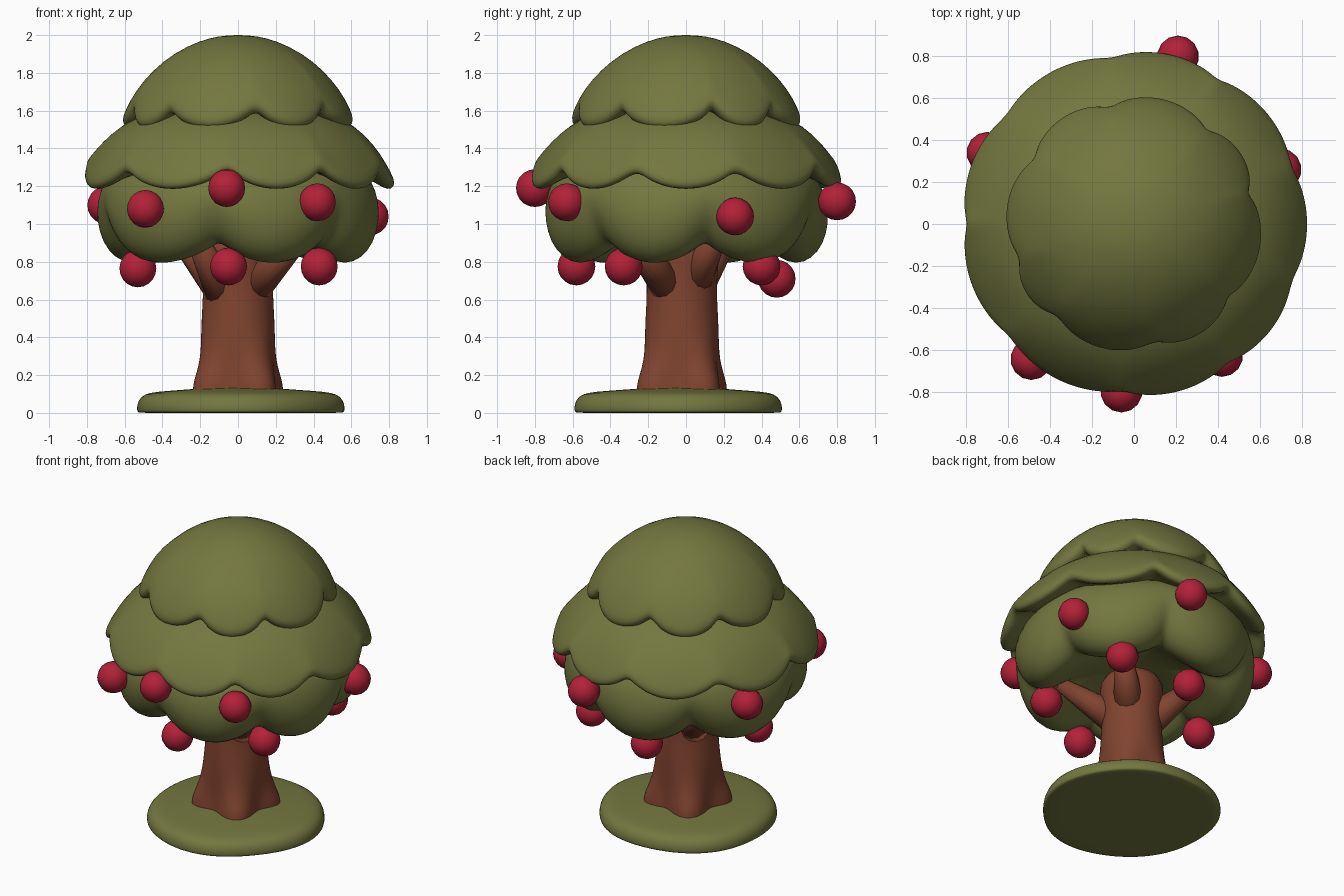
import bpy, bmesh, math
from mathutils import Vector

if "Cube" in bpy.data.objects:
    bpy.data.objects.remove(bpy.data.objects["Cube"])


def material(name, rgb):
    m = bpy.data.materials.new(name)
    m.diffuse_color = (*rgb, 1)
    m.use_nodes = True
    m.node_tree.nodes["Principled BSDF"].inputs["Base Color"].default_value = m.diffuse_color
    return m


GREEN = material("leaf_green", (0.172, 0.186, 0.05))
BROWN = material("bark_brown", (0.22, 0.058, 0.029))
RED = material("fruit_red", (0.45, 0.015, 0.04))


def finish(name, bm, mat, subsurf=0):
    bmesh.ops.recalc_face_normals(bm, faces=bm.faces)
    me = bpy.data.meshes.new(name)
    bm.to_mesh(me)
    bm.free()
    me.materials.append(mat)
    for p in me.polygons:
        p.use_smooth = True
    ob = bpy.data.objects.new(name, me)
    bpy.context.collection.objects.link(ob)
    if subsurf:
        s = ob.modifiers.new("smooth", 'SUBSURF')
        s.levels = s.render_levels = subsurf
    return ob


def lathe(name, profile, shape, mat, center=(0, 0), segs=96, subsurf=1):
    """Revolve a profile of (r, z, weight); shape(angle, r, z, w) -> (r, z)."""
    bm = bmesh.new()
    rings = []
    for r, z, w in profile:
        if r == 0:
            rings.append([bm.verts.new((*center, z))])
            continue
        ring = []
        for i in range(segs):
            a = 2 * math.pi * i / segs
            rr, zz = shape(a, r, z, w)
            ring.append(bm.verts.new((center[0] + rr * math.cos(a), center[1] + rr * math.sin(a), zz)))
        rings.append(ring)
    for p, q in zip(rings, rings[1:]):
        for i in range(segs):
            j = (i + 1) % segs
            if len(p) == 1:
                bm.faces.new((p[0], q[i], q[j]))
            elif len(q) == 1:
                bm.faces.new((p[i], p[j], q[0]))
            else:
                bm.faces.new((p[i], p[j], q[j], q[i]))
    return finish(name, bm, mat, subsurf)


def scallops(notches, dr, dz, power=0.65):
    """Rounded lobes hanging between the given notch angles (degrees)."""
    ns = sorted(n % 360 for n in notches)

    def shape(a, r, z, w):
        d = math.degrees(a) % 360
        lo = max([n for n in ns if n <= d], default=ns[-1] - 360)
        hi = min([n for n in ns if n > d], default=ns[0] + 360)
        c = 1 - max(0.0, math.sin(math.pi * (d - lo) / (hi - lo))) ** power
        return r - dr * w * c, z + dz * w * c
    return shape


# Foliage tiers
lathe("foliage_top", [
    (0, 2.001, 0), (0.1, 1.995, 0), (0.2, 1.972, 0), (0.34, 1.905, 0), (0.455, 1.81, .1),
    (0.545, 1.70, .35), (0.598, 1.60, .7), (0.617, 1.55, 1), (0.605, 1.512, 1),
    (0.565, 1.50, 1), (0.51, 1.53, .8), (0.45, 1.56, .4), (0.3, 1.57, 0), (0, 1.57, 0)],
    scallops((102, 52, 15, -38, -80, -130, -163, 147), 0.055, 0.115, 0.6), GREEN)
lathe("foliage_middle", [
    (0, 1.66, 0), (0.3, 1.64, 0), (0.49, 1.59, 0), (0.62, 1.52, 0), (0.72, 1.42, .15),
    (0.785, 1.32, .5), (0.83, 1.235, 1), (0.828, 1.195, 1), (0.795, 1.178, 1),
    (0.745, 1.205, .9), (0.68, 1.25, .4), (0.4, 1.3, 0), (0, 1.3, 0)],
    scallops((-94, -56, -20, 20, 60, 98, 140, 180, 222), 0.032, 0.115), GREEN)
lathe("foliage_bottom", [
    (0, 1.42, 0), (0.4, 1.40, 0), (0.63, 1.32, 0), (0.715, 1.22, .15), (0.752, 1.10, .5),
    (0.757, 1.0, .8), (0.73, 0.89, 1), (0.67, 0.815, 1), (0.59, 0.785, 1),
    (0.51, 0.815, 1), (0.43, 0.89, .6), (0.32, 0.96, .2), (0.15, 1.0, 0), (0, 1.01, 0)],
    scallops((-100, -43, 10, 68, 128, 193), 0.045, 0.125, 0.7), GREEN)


# Trunk with four flared roots
def roots(a, r, z, w):
    return r + 0.04 * w * math.cos(4 * (a + math.radians(54))), z


lathe("trunk", [
    (0.238, 0.09, 1), (0.236, 0.15, 1), (0.225, 0.2, .8), (0.208, 0.28, .4), (0.2, 0.38, .12),
    (0.193, 0.5, 0), (0.185, 0.62, 0), (0.187, 0.72, 0), (0.2, 0.85, 0),
    (0.19, 0.96, 0), (0, 1.0, 0)], roots, BROWN, (0.0, -0.022), segs=48)

# Branches reaching into the crown: angle, start height, tip radius, tip height
for k, (deg, z0, r1, z1) in enumerate([(-40, 0.64, 0.44, 0.92), (142, 0.62, 0.42, 0.94),
                                       (40, 0.66, 0.33, 1.0), (222, 0.58, 0.34, 0.98)]):
    a = math.radians(deg)
    p = Vector((0.06 * math.cos(a), 0.06 * math.sin(a) - 0.02, z0))
    q = Vector((r1 * math.cos(a), r1 * math.sin(a) - 0.02, z1))
    bm = bmesh.new()
    bmesh.ops.create_cone(bm, cap_ends=True, segments=14, radius1=0.11, radius2=0.045,
                          depth=(q - p).length)
    bm.transform((q - p).to_track_quat('Z', 'Y').to_matrix().to_4x4())
    bmesh.ops.translate(bm, verts=bm.verts, vec=(p + q) / 2)
    finish(f"branch_{k + 1}", bm, BROWN)


# Grassy mound
def mound(a, r, z, w):
    return r * (1 + w * (0.014 * math.sin(3 * a + 0.6) + 0.01 * math.sin(5 * a + 2))), z


lathe("grass_base", [
    (0, 0, 0), (0.3, 0, .5), (0.54, 0, 1), (0.549, 0.003, 1), (0.552, 0.03, 1), (0.543, 0.07, 1),
    (0.51, 0.1, 1), (0.45, 0.112, 1), (0.3, 0.122, .5), (0.1, 0.138, 0), (0, 0.14, 0)],
    mound, GREEN, (0.006, -0.033), segs=48)

# Fruit: six around the crown, five hanging beneath it
FRUIT = [(-0.49, -0.645, 1.08), (-0.06, -0.80, 1.19), (0.42, -0.63, 1.115),
         (0.70, 0.26, 1.04), (0.21, 0.80, 1.12), (-0.70, 0.34, 1.10),
         (-0.53, -0.01, 0.765), (-0.05, -0.58, 0.775), (0.43, -0.33, 0.775),
         (0.43, 0.40, 0.775), (-0.04, 0.48, 0.71)]
for k, loc in enumerate(FRUIT):
    bm = bmesh.new()
    bmesh.ops.create_uvsphere(bm, u_segments=14, v_segments=10, radius=0.1)
    finish(f"fruit_{k + 1}", bm, RED).location = loc
